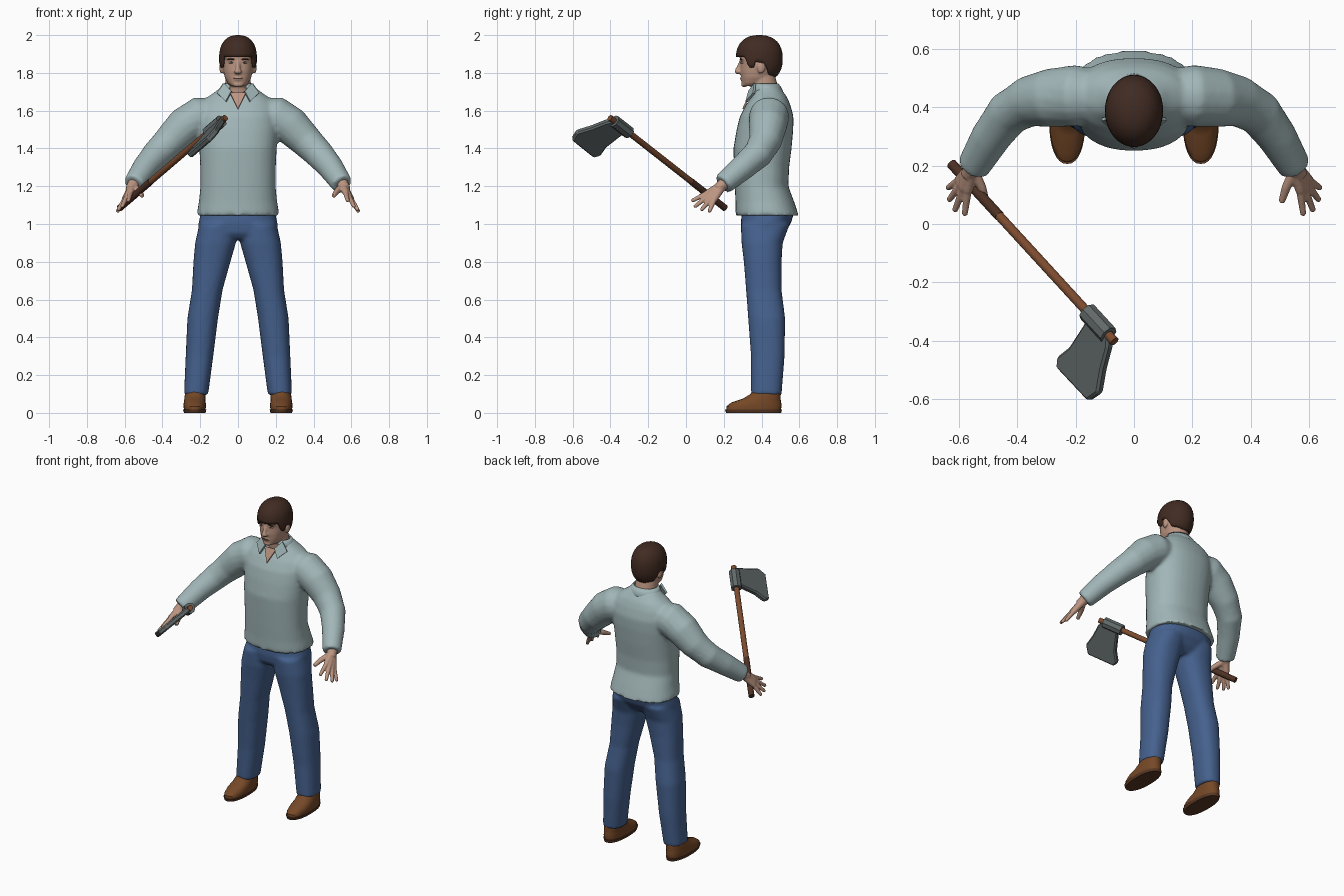
import bpy, bmesh, math
from mathutils import Vector, Matrix

cube = bpy.data.objects.get("Cube")
if cube:
    bpy.data.objects.remove(cube, do_unlink=True)


def material(name, *rgb):
    m = bpy.data.materials.new(name)
    m.use_nodes = True
    m.diffuse_color = (*rgb, 1)
    node = next(n for n in m.node_tree.nodes if n.type == 'BSDF_PRINCIPLED')
    node.inputs["Base Color"].default_value = (*rgb, 1)
    node.inputs["Roughness"].default_value = 0.8
    return m


SHIRT = material("pale_blue_cloth", .36, .47, .48)
DENIM = material("blue_denim", .06, .12, .27)
SHOE = material("brown_leather", .18, .065, .02)
SOLE = material("dark_sole", .10, .04, .018)
HAIR = material("dark_brown_hair", .052, .024, .016)
SKIN = material("skin", .50, .30, .22)
WOOD = material("axe_wood", .20, .07, .028)
GRIP = material("dark_grip", .075, .03, .017)
STEEL = material("grey_steel", .12, .14, .14)
EYE = material("eye_white", .55, .52, .48)


def skin_rings(bm, rings, caps=True):
    """Bridge rings of equal point count into a tube."""
    rows = [[bm.verts.new(p) for p in ring] for ring in rings]
    n = len(rows[0])
    for a, b in zip(rows, rows[1:]):
        for i in range(n):
            j = (i + 1) % n
            bm.faces.new((a[i], a[j], b[j], b[i]))
    if caps:
        bm.faces.new(rows[0][::-1])
        bm.faces.new(rows[-1])


def stack(bm, rings, side=1, n=32, power=2.3):
    """Loft upright superellipse rings given as z, cx, cy, rx, ry."""
    def sup(v):
        return math.copysign(abs(v) ** (2 / power), v)
    turns = [2 * math.pi * i / n for i in range(n)]
    skin_rings(bm, [[(side * cx + rx * sup(math.cos(t)), cy + ry * sup(math.sin(t)), z)
                     for t in turns] for z, cx, cy, rx, ry in rings])


def tube(bm, path, side=1, n=16):
    """Loft round rings along a path of x, y, z, radius."""
    pts = [Vector((side * p[0], p[1], p[2])) for p in path]
    rings = []
    for i, p in enumerate(pts):
        t = (pts[min(i + 1, len(pts) - 1)] - pts[max(i - 1, 0)]).normalized()
        u = t.cross(Vector((0.3, 0.5, 0.8))).normalized()
        v = t.cross(u)
        rings.append([p + path[i][3] * (u * math.cos(a) + v * math.sin(a))
                      for a in (2 * math.pi * k / n for k in range(n))])
    skin_rings(bm, rings)


def ball(bm, centre, size, n=16):
    bmesh.ops.create_uvsphere(bm, u_segments=n, v_segments=n // 2, radius=1,
                              matrix=Matrix.Translation(centre) @ Matrix.Diagonal((*size, 1)))


def finish(name, bm, mat, voxel=0, smooth=4, angle=40):
    bmesh.ops.recalc_face_normals(bm, faces=bm.faces)
    me = bpy.data.meshes.new(name)
    bm.to_mesh(me)
    bm.free()
    me.materials.append(mat)
    ob = bpy.data.objects.new(name, me)
    bpy.context.scene.collection.objects.link(ob)
    if angle:
        me.shade_smooth()
        me.set_sharp_from_angle(angle=math.radians(angle))
    if voxel:
        r = ob.modifiers.new("fuse", 'REMESH')
        r.mode, r.voxel_size, r.use_smooth_shade = 'VOXEL', voxel, True
        s = ob.modifiers.new("soften", 'SMOOTH')
        s.factor, s.iterations = 0.5, smooth
    return ob


def mirror(ob):
    ob.modifiers.new("mirror", 'MIRROR')


# Shirt: torso and both sleeves fused
bm = bmesh.new()
stack(bm, [(1.045, 0, .43, .22, .167), (1.12, 0, .417, .207, .155), (1.2, 0, .40, .199, .142),
           (1.3, 0, .40, .20, .146), (1.4, 0, .405, .205, .154), (1.5, 0, .418, .213, .15),
           (1.57, 0, .427, .213, .142), (1.63, 0, .435, .2, .118), (1.67, 0, .44, .165, .096),
           (1.7, 0, .435, .12, .08), (1.73, 0, .43, .085, .062)])
for s in (1, -1):
    tube(bm, [(.1, .44, 1.58, .085), (.2, .44, 1.57, .107), (.28, .433, 1.52, .102),
              (.36, .42, 1.44, .088), (.43, .38, 1.37, .079), (.49, .3, 1.3, .069),
              (.552, .195, 1.21, .057)], s)
finish("shirt", bm, SHIRT, .011, 6)

# Collar band, open at the front
bm = bmesh.new()
rows = []
for z, cy, rx, ry in ((1.685, .432, .115, .09), (1.725, .425, .093, .078), (1.745, .42, .08, .068)):
    rows.append([bm.verts.new((rx * math.sin(a), cy - ry * math.cos(a), z))
                 for a in (.5 + (2 * math.pi - 1) * i / 28 for i in range(29))])
for a, b in zip(rows, rows[1:]):
    for i in range(28):
        bm.faces.new((a[i], a[i + 1], b[i + 1], b[i]))
ob = finish("collar", bm, SHIRT)
ob.modifiers.new("thickness", 'SOLIDIFY').thickness = .008

# Collar flaps
bm = bmesh.new()
bm.faces.new([bm.verts.new(p) for p in ((.032, .34, 1.70), (.062, .325, 1.645),
                                        (.108, .365, 1.69), (.07, .37, 1.742))])
ob = finish("collar_flaps", bm, SHIRT, angle=0)
ob.modifiers.new("thickness", 'SOLIDIFY').thickness = .012
mirror(ob)

# Open neckline showing skin
bm = bmesh.new()
bm.faces.new([bm.verts.new(p) for p in ((0, .298, 1.61), (.042, .338, 1.695), (-.042, .338, 1.695))])
ob = finish("neckline", bm, SKIN, angle=0)
ob.modifiers.new("thickness", 'SOLIDIFY').thickness = .009

# Jeans: hips and legs fused
bm = bmesh.new()
stack(bm, [(1.12, 0, .43, .18, .12), (1.05, 0, .432, .2, .138), (1.0, 0, .422, .21, .132),
           (.95, 0, .407, .208, .11), (.92, 0, .403, .16, .08)])
for s in (1, -1):
    stack(bm, [(1.0, .105, .42, .1, .13), (.9, .119, .403, .108, .109), (.8, .138, .406, .098, .1),
               (.65, .163, .412, .081, .094), (.5, .187, .427, .081, .098),
               (.3, .204, .433, .073, .089), (.095, .222, .425, .064, .081)], s)
finish("jeans", bm, DENIM, .011, 5)

# Shoes and soles
bm = bmesh.new()
stack(bm, [(.012, .229, .357, .056, .144), (.035, .229, .36, .06, .146), (.055, .229, .372, .058, .132),
           (.075, .228, .4, .056, .1), (.1, .226, .422, .055, .08), (.125, .224, .425, .05, .072)])
mirror(finish("shoes", bm, SHOE))
bm = bmesh.new()
stack(bm, [(0, .229, .358, .057, .146), (.018, .229, .357, .062, .151)])
mirror(finish("soles", bm, SOLE))

# Hands: palm made of four thick rays, then fingers and thumb
bm = bmesh.new()
wrist = (.552, .2, 1.212)
fingers = [((.57, .115, 1.165), (.58, .037, 1.125)), ((.585, .122, 1.152), (.613, .05, 1.095)),
           ((.594, .136, 1.14), (.632, .085, 1.078)), ((.6, .15, 1.13), (.636, .125, 1.07))]
for knuckle, tip in fingers:
    tube(bm, [(*wrist, .024), (*knuckle, .017)], n=12)
    ball(bm, knuckle, (.016,) * 3)
    tube(bm, [(*knuckle, .0145), (*tip, .0105)], n=12)
    ball(bm, tip, (.0105,) * 3)
tube(bm, [(.555, .19, 1.2, .02), (.522, .125, 1.172, .016), (.506, .075, 1.148, .011)], n=12)
tube(bm, [(.52, .25, 1.255, .034), (*wrist, .033), (.57, .165, 1.185, .026)])
mirror(finish("hands", bm, SKIN, .0045, 2))

# Head: skull, jaw, neck, nose, brow and ears fused
bm = bmesh.new()
stack(bm, [(1.73, 0, .338, .035, .036), (1.745, 0, .36, .054, .064), (1.775, 0, .373, .07, .081),
           (1.81, 0, .38, .078, .092), (1.85, 0, .387, .084, .098), (1.9, 0, .387, .087, .106),
           (1.94, 0, .388, .08, .1), (1.98, 0, .387, .045, .06)])
tube(bm, [(0, .44, 1.62, .08), (0, .42, 1.7, .072), (0, .402, 1.8, .064)], n=24)
tube(bm, [(0, .292, 1.862, .009), (0, .278, 1.825, .012), (0, .272, 1.81, .015)])
ball(bm, (0, .276, 1.806), (.02, .018, .013))
ball(bm, (0, .3, 1.77), (.026, .014, .012))
ball(bm, (0, .308, 1.738), (.03, .016, .014))
for s in (1, -1):
    ball(bm, (s * .036, .301, 1.876), (.028, .012, .009))
    ball(bm, (s * .088, .398, 1.828), (.011, .022, .032))
finish("head", bm, SKIN, .006, 3)

# Eyes, pupils, eyebrows and mouth
for name, mat, centre, size in (("eyes", EYE, (.035, .3, 1.854), (.014, .01, .006)),
                                ("pupils", HAIR, (.035, .293, 1.855), (.006, .0045, .006)),
                                ("eyebrows", HAIR, (.036, .292, 1.872), (.022, .008, .0045)),
                                ("mouth", GRIP, (.008, .288, 1.771), (.016, .0035, .002))):
    bm = bmesh.new()
    ball(bm, centre, size)
    mirror(finish(name, bm, mat))

# Hair: a rounded cap whose lower edge follows the hairline
hairline = [(0, 1.885), (.9, 1.885), (1.1, 1.83), (1.3, 1.825), (1.4, 1.86),
            (1.8, 1.85), (2.1, 1.79), (3.2, 1.77)]


def edge_height(a):
    for (a0, z0), (a1, z1) in zip(hairline, hairline[1:]):
        if a <= a1:
            return z0 + (z1 - z0) * (a - a0) / (a1 - a0)


bm = bmesh.new()
COUNT, ROWS, ROUND = 72, 14, .85
rings = [[] for r in range(ROWS)]
for i in range(COUNT):
    a = 2 * math.pi * i / COUNT
    drop = (edge_height(min(a, 2 * math.pi - a)) - 1.875) / .125
    low = math.copysign(math.asin(abs(drop) ** (1 / ROUND)), drop)
    for r in range(ROWS):
        p = low + (1.5 - low) * r / (ROWS - 1)
        h = math.copysign(abs(math.sin(p)) ** ROUND, p)
        w = math.cos(p) ** ROUND
        rings[r].append((.1 * w * math.sin(a), .388 - .124 * w * math.cos(a), 1.875 + .125 * h))
skin_rings(bm, rings, caps=False)
bmesh.ops.holes_fill(bm, edges=[e for e in bm.edges if e.is_boundary and
                                all(v.co.z > 1.98 for v in e.verts)], sides=0)
ob = finish("hair", bm, HAIR, angle=60)
ob.modifiers.new("thickness", 'SOLIDIFY').thickness = .018

# Axe: coordinates run along the shaft, toward the cutting edge, and across
butt = Vector((-.62, .2, 1.09))
along = Vector((.585, -.638, .5)).normalized()
across = along.cross(Vector((-.4, -.763, -.5))).normalized()
edge = across.cross(along)


def rod(name, start, end, radius, mat, n=16):
    bm = bmesh.new()
    tube(bm, [(*(butt + along * d), radius) for d in (start, end)], n=n)
    finish(name, bm, mat, angle=50 if n > 8 else 0)


rod("axe_handle", .25, .945, .0165, WOOD)
rod("axe_grip", -.01, .27, .018, GRIP)
rod("axe_collar", .785, .91, .034, STEEL, 8)

bm = bmesh.new()
outline = [(.80, .0), (.925, .0), (.942, .03), (.963, .109), (.994, .189), (.968, .245),
           (.786, .247), (.77, .215), (.796, .15), (.806, .041)]
skin_rings(bm, [[butt + along * d + edge * e + across * t for d, e in outline] for t in (-.017, .017)])
ob = finish("axe_blade", bm, STEEL, angle=0)
bevel = ob.modifiers.new("bevel", 'BEVEL')
bevel.width, bevel.segments = .008, 1
